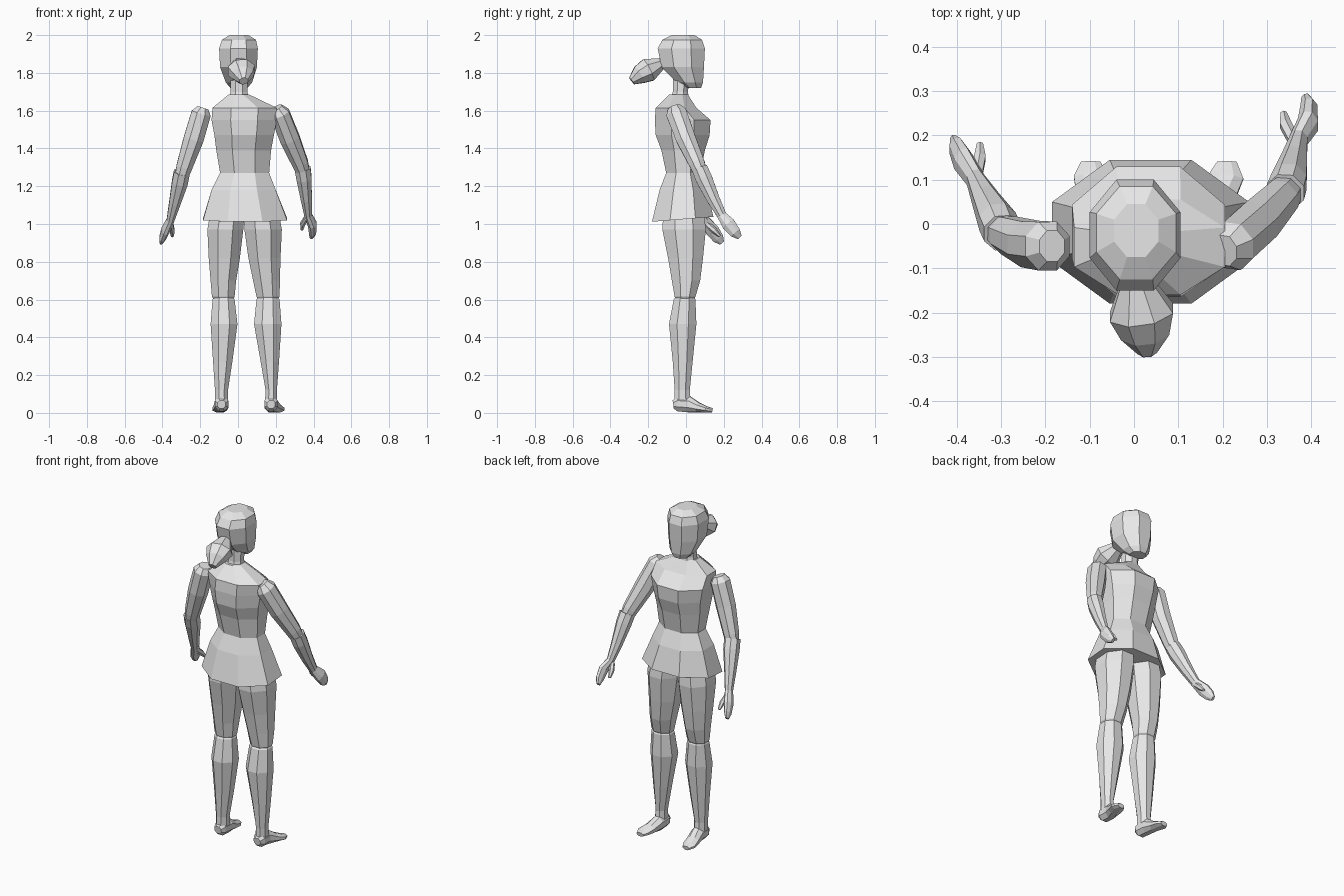
import bpy, bmesh, math
from mathutils import Vector

grey = bpy.data.materials.new("light grey")
grey.diffuse_color = (0.8, 0.8, 0.8, 1)


def loft(name, rings):
    """Skin a list of equal-sized rings with flat faces and cap both ends."""
    bm = bmesh.new()
    rows = [[bm.verts.new(p) for p in ring] for ring in rings]
    n = len(rows[0])
    for a, b in zip(rows, rows[1:]):
        for i in range(n):
            j = (i + 1) % n
            bm.faces.new((a[i], a[j], b[j], b[i]))
    bm.faces.new(rows[0])
    bm.faces.new(rows[-1])
    bmesh.ops.recalc_face_normals(bm, faces=bm.faces)
    me = bpy.data.meshes.new(name)
    bm.to_mesh(me)
    bm.free()
    me.materials.append(grey)
    ob = bpy.data.objects.new(name, me)
    bpy.context.collection.objects.link(ob)
    return ob


def stack(name, levels, sides=8, tilt=0):
    """Level rings (x0, x1, y0, y1, z); tilt slopes the first ring up to +y."""
    k = 1 / math.cos(math.pi / sides)
    rings = []
    for i, (x0, x1, y0, y1, z) in enumerate(levels):
        ring = []
        for s in range(sides):
            a = 2 * math.pi * (s + 0.5) / sides
            c, d = k * math.cos(a), k * math.sin(a)
            ring.append(((x0 + x1) / 2 + c * (x1 - x0) / 2,
                         (y0 + y1) / 2 + d * (y1 - y0) / 2,
                         z + (tilt * d if i == 0 else 0)))
        rings.append(ring)
    return loft(name, rings)


def tube(name, stations, sides=8):
    """Rings across a path; each station is (x, y, z, half width, half depth)."""
    pts = [Vector(s[:3]) for s in stations]
    k = 1 / math.cos(math.pi / sides)
    rings = []
    for i, s in enumerate(stations):
        t = (pts[min(i + 1, len(pts) - 1)] - pts[max(i - 1, 0)]).normalized()
        u = Vector((1, 0, 0))
        u = (u - t * u.dot(t)).normalized()
        v = t.cross(u)
        rings.append([pts[i] + k * (u * s[3] * math.cos(a) + v * s[4] * math.sin(a))
                      for a in (2 * math.pi * (j + 0.5) / sides for j in range(sides))])
    return loft(name, rings)


# Head, neck and tied hair (the face points to +y)
stack("head", [(-.04, .05, .0, .08, 1.72), (-.065, .075, -.05, .09, 1.75),
               (-.095, .10, -.13, .095, 1.83), (-.10, .105, -.15, .10, 1.93),
               (-.085, .095, -.125, .085, 1.975), (-.045, .055, -.075, .045, 2.0)])
stack("neck", [(-.05, .06, -.085, .02, 1.64), (-.04, .05, -.07, .01, 1.70),
               (-.04, .05, -.07, .02, 1.78)])
tube("ponytail", [(.005, -.13, 1.85, .035, .03), (.017, -.20, 1.815, .072, .062),
                  (.025, -.245, 1.79, .055, .05), (.03, -.287, 1.757, .022, .022)])

# Shirt with a flared hem, narrow waist and full chest
stack("shirt", [(-.185, .26, -.18, .145, 1.025), (-.14, .20, -.14, .112, 1.18),
                (-.095, .165, -.105, .075, 1.27), (-.115, .175, -.13, .10, 1.39),
                (-.125, .19, -.16, .125, 1.47), (-.14, .205, -.165, .13, 1.55),
                (-.135, .205, -.16, .055, 1.615), (-.05, .06, -.09, .01, 1.685)],
      tilt=.013)

# Arms: upper arm, forearm with flattened hand, thumb
tube("left_upper_arm", [(-.185, -.05, 1.615, .03, .035), (-.195, -.05, 1.585, .052, .055),
                        (-.235, -.045, 1.45, .053, .052), (-.285, -.025, 1.30, .042, .042),
                        (-.298, -.018, 1.255, .036, .036)])
tube("left_forearm_hand", [(-.297, -.02, 1.275, .042, .042), (-.308, .005, 1.22, .042, .044),
                           (-.335, .055, 1.11, .030, .034), (-.358, .10, 1.02, .020, .026),
                           (-.385, .14, .965, .022, .036), (-.40, .17, .925, .017, .03),
                           (-.408, .19, .90, .008, .014)])
tube("left_thumb", [(-.355, .11, 1.00, .012, .014), (-.348, .15, .965, .013, .014),
                    (-.348, .18, .935, .007, .007)], 6)
tube("right_upper_arm", [(.205, -.06, 1.615, .03, .035), (.222, -.05, 1.585, .05, .055),
                         (.275, .0, 1.45, .052, .052), (.33, .058, 1.32, .042, .042),
                         (.345, .075, 1.275, .035, .036)])
tube("right_forearm_hand", [(.342, .072, 1.295, .042, .042), (.35, .095, 1.24, .040, .044),
                            (.362, .145, 1.13, .029, .034), (.372, .19, 1.045, .020, .025),
                            (.393, .225, 1.0, .023, .036), (.395, .26, .955, .019, .03),
                            (.388, .284, .93, .010, .014)])
tube("right_thumb", [(.36, .19, 1.03, .012, .014), (.342, .225, 1.0, .013, .014),
                     (.338, .25, .97, .007, .007)], 6)

# Legs: thighs tucked under the shirt, shins seamed at the knee
stack("left_thigh", [(-.12, -.03, -.05, .035, .59), (-.138, -.018, -.06, .05, .615),
                     (-.145, -.01, -.075, .075, .70), (-.155, .01, -.095, .09, .82),
                     (-.162, .028, -.125, .105, .97), (-.145, .035, -.12, .095, 1.07)])
stack("right_thigh", [(.11, .205, -.05, .035, .59), (.098, .22, -.06, .05, .615),
                      (.08, .222, -.075, .075, .70), (.055, .225, -.095, .09, .82),
                      (.034, .232, -.125, .105, .97), (.03, .215, -.12, .095, 1.07)])
stack("left_shin", [(-.122, -.052, -.062, .025, .06), (-.122, -.053, -.06, .02, .12),
                    (-.132, -.03, -.07, .035, .27), (-.145, -.003, -.09, .055, .47),
                    (-.135, -.018, -.065, .05, .60), (-.12, -.03, -.05, .04, .62)])
stack("right_shin", [(.143, .208, -.062, .025, .06), (.146, .206, -.06, .02, .12),
                     (.12, .217, -.07, .035, .27), (.085, .23, -.09, .055, .47),
                     (.098, .22, -.065, .05, .60), (.11, .205, -.05, .04, .62)])

# Feet turned slightly outwards, tapering to thin toes
for side, heel, toe in (("left", -.087, -.098), ("right", .175, .21)):
    tube(side + "_foot", [(heel, -.068, .045, .022, .022), (heel, -.045, .048, .036, .04),
                          (heel, .015, .045, .036, .042),
                          ((heel + toe) / 2, .065, .028, .037, .026),
                          (toe, .11, .018, .038, .016), (toe, .14, .013, .022, .012)], 8)
